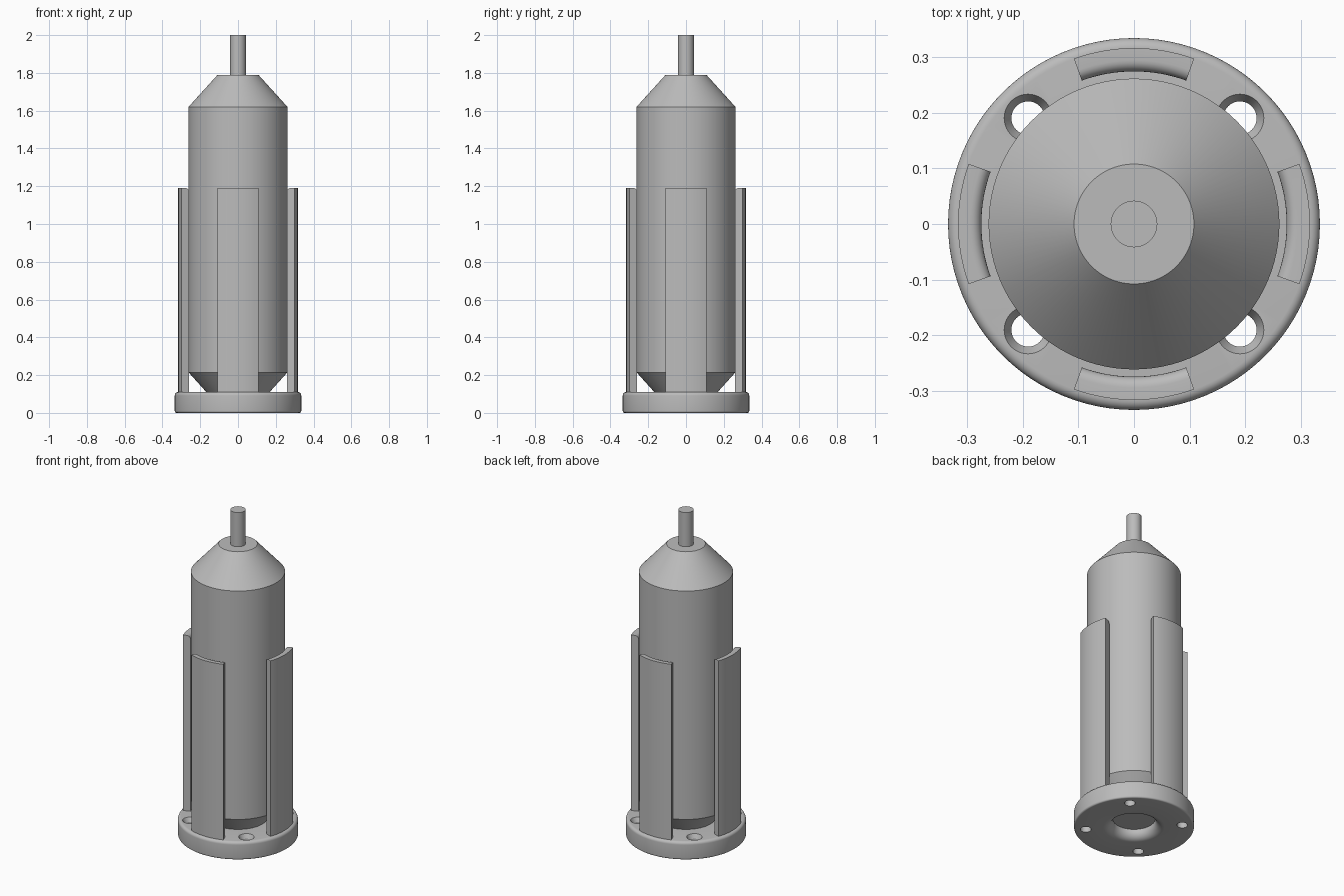
import bpy, math

SEGS = 96
if "Cube" in bpy.data.objects:
    bpy.data.objects.remove(bpy.data.objects["Cube"])

grey = bpy.data.materials.new("metal grey")
grey.use_nodes = True
grey.diffuse_color = (0.5, 0.5, 0.5, 1)
grey.node_tree.nodes["Principled BSDF"].inputs["Base Color"].default_value = (0.5, 0.5, 0.5, 1)


def arc(cx, cz, r, start, end, steps=6):
    """Points of a rounded corner in the radius/height plane, angles in degrees."""
    angles = [math.radians(start + (end - start) * i / steps) for i in range(steps + 1)]
    return [(cx + r * math.cos(a), cz + r * math.sin(a)) for a in angles]


def sweep(name, profile, loop=False, start=0, end=360, segs=SEGS, spot=(0, 0)):
    """Turn a radius/height profile around z: a full turn or a capped sector."""
    full = end - start == 360
    rings = segs if full else segs + 1
    n = len(profile)
    verts = []
    for i in range(rings):
        a = math.radians(start + (end - start) * i / segs)
        verts += [(spot[0] + r * math.cos(a), spot[1] + r * math.sin(a), z) for r, z in profile]
    faces = []
    for i in range(segs):
        p, q = i * n, (i + 1) % rings * n
        for j in range(n if loop else n - 1):
            k = (j + 1) % n
            faces.append((p + j, q + j, q + k, p + k))
    if not full:
        faces += [tuple(range(n)), tuple(reversed(range(len(verts) - n, len(verts))))]
    elif not loop:
        faces += [tuple(i * n for i in reversed(range(rings))),
                  tuple(i * n + n - 1 for i in range(rings))]
    mesh = bpy.data.meshes.new(name)
    mesh.from_pydata(verts, [], faces)
    mesh.materials.append(grey)
    obj = bpy.data.objects.new(name, mesh)
    bpy.context.collection.objects.link(obj)
    return obj


def smooth(obj):
    bpy.ops.object.select_all(action="DESELECT")
    obj.select_set(True)
    bpy.context.view_layer.objects.active = obj
    bpy.ops.object.shade_smooth_by_angle(angle=math.radians(25))


# Base ring: rounded rim, flared opening underneath
base_profile = (arc(0.325, 0.01, 0.01, -90, 0) + arc(0.317, 0.092, 0.018, 0, 90)
                + [(0.12, 0.11)] + arc(0.17, 0.05, 0.05, 180, 270, 8))
base = sweep("base_ring", base_profile, loop=True)

# Four countersunk screw holes through the base
for k in range(4):
    a = math.radians(45 + 90 * k)
    cutter = sweep("hole_cutter", [(0.03, -0.02), (0.03, 0.085), (0.043, 0.11), (0.043, 0.14)],
                   segs=40, spot=(0.27 * math.cos(a), 0.27 * math.sin(a)))
    cutter.hide_render = True
    mod = base.modifiers.new("screw hole", "BOOLEAN")
    mod.operation = "DIFFERENCE"
    mod.solver = "EXACT"
    mod.object = cutter
    bpy.context.view_layer.objects.active = base
    bpy.ops.object.modifier_apply(modifier=mod.name)
    bpy.data.objects.remove(cutter)
smooth(base)

# Cylindrical body with tapered ends
smooth(sweep("body", [(0.118, 0.055), (0.262, 0.215), (0.262, 1.62), (0.108, 1.79)]))

# Pin on top
smooth(sweep("top_pin", [(0.042, 1.78), (0.042, 2.0)], segs=48))

# Four curved guard plates with a rounded inner top edge
plate_profile = [(0.275, 0.105), (0.317, 0.105), (0.317, 1.19)] + arc(0.295, 1.17, 0.02, 90, 180)
for k, side in enumerate(("left", "back", "right", "front")):
    smooth(sweep(side + "_plate", plate_profile, loop=True,
                 start=90 * k - 20, end=90 * k + 20, segs=16))
